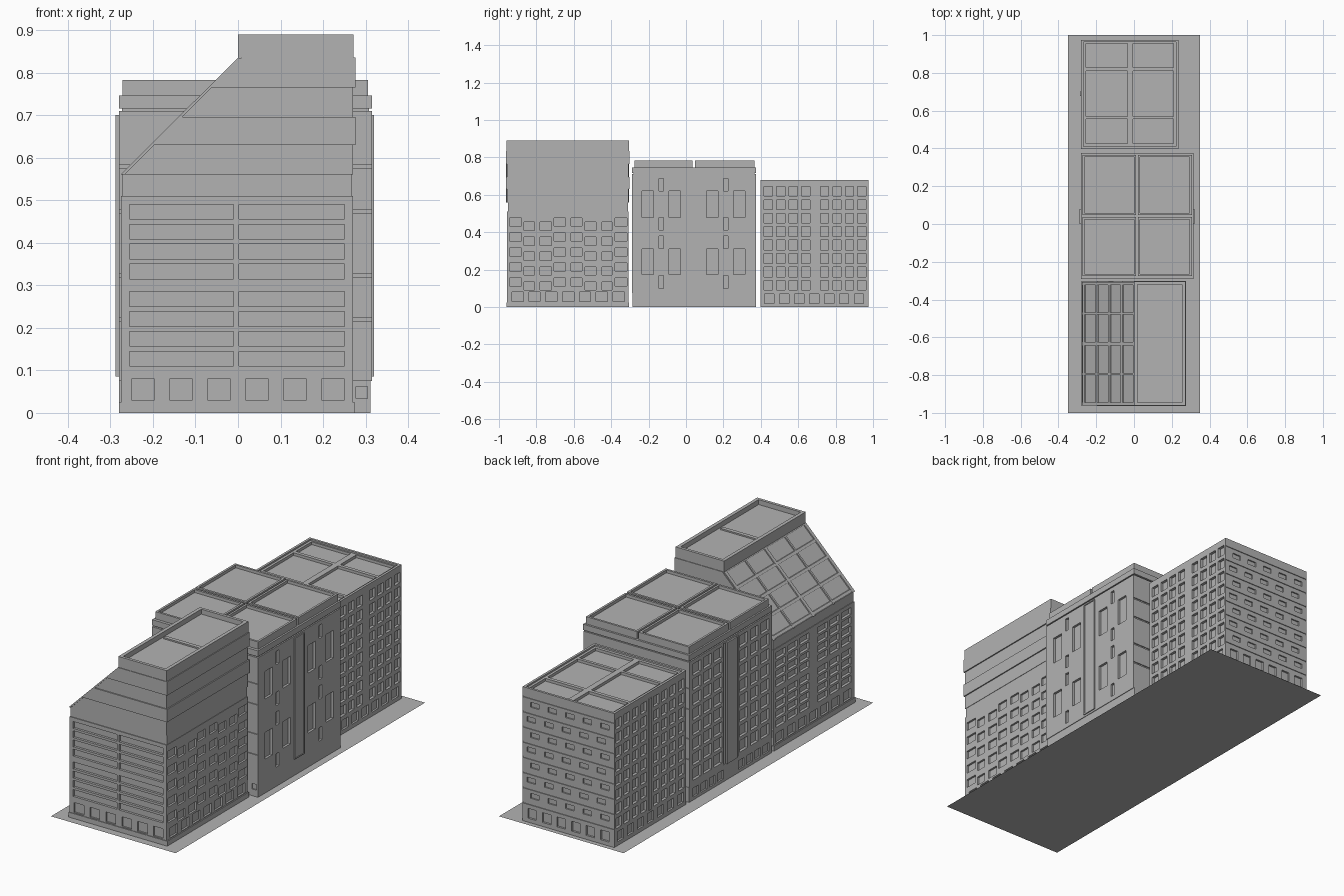
import bpy, bmesh
from mathutils import Vector

old = bpy.data.objects.get("Cube")
if old:
    bpy.data.objects.remove(old)

stone = bpy.data.materials.new("stone_grey")
stone.use_nodes = True
GREY = (.45, .45, .45, 1)
stone.diffuse_color = GREY
stone.node_tree.nodes["Principled BSDF"].inputs["Base Color"].default_value = GREY


def finish(name, bm):
    bmesh.ops.remove_doubles(bm, verts=bm.verts, dist=.00001)
    mesh = bpy.data.meshes.new(name)
    bm.to_mesh(mesh)
    bm.free()
    mesh.materials.append(stone)
    obj = bpy.data.objects.new(name, mesh)
    bpy.context.collection.objects.link(obj)
    return obj


def relief(bm, axis, side, lo, hi, rects):
    """One side of a block; each rect (u0, u1, v0, v1, depth) is sunk or raised."""
    a, b = [k for k in range(3) if k != axis]
    us = sorted({round(v, 4) for r in rects for v in r[:2]} | {lo[a], hi[a]})
    vs = sorted({round(v, 4) for r in rects for v in r[2:4]} | {lo[b], hi[b]})
    flip = (side < 0) != (axis == 1)
    plane = hi[axis] if side > 0 else lo[axis]

    def depth(i, j):
        if not (0 <= i < len(us) - 1 and 0 <= j < len(vs) - 1):
            return 0
        u, v = (us[i] + us[i + 1]) / 2, (vs[j] + vs[j + 1]) / 2
        d = 0
        for r in rects:
            if r[0] < u < r[1] and r[2] < v < r[3]:
                d = r[4]
        return d

    def quad(*points):
        verts = []
        for u, v, d in points:
            p = Vector()
            p[a], p[b], p[axis] = u, v, plane - side * d
            verts.append(bm.verts.new(p))
        bm.faces.new(verts[::-1] if flip else verts)

    for i in range(-1, len(us) - 1):
        for j in range(-1, len(vs) - 1):
            d, du, dv = depth(i, j), depth(i + 1, j), depth(i, j + 1)
            u, v = us[i + 1], vs[j + 1]
            if i >= 0 and j >= 0:
                quad((us[i], vs[j], d), (u, vs[j], d), (u, v, d), (us[i], v, d))
            if j >= 0 and d != du:
                quad((u, vs[j], d), (u, vs[j], du), (u, v, du), (u, v, d))
            if i >= 0 and d != dv:
                quad((us[i], v, d), (u, v, d), (u, v, dv), (us[i], v, dv))


def block(name, x, y, z, front=(), back=(), left=(), right=(), top=()):
    """Box with a relief pattern on each side (right is -x, left is +x)."""
    bm = bmesh.new()
    lo, hi = (x[0], y[0], z[0]), (x[1], y[1], z[1])
    for axis, side, rects in ((1, -1, front), (1, 1, back), (0, 1, left),
                              (0, -1, right), (2, 1, top), (2, -1, ())):
        relief(bm, axis, side, lo, hi, rects)
    return finish(name, bm)


def prism(name, profile, y0, y1):
    """Extrude an x-z profile along y."""
    bm = bmesh.new()
    face = bm.faces.new([bm.verts.new((x, y0, z)) for x, z in profile])
    new = bmesh.ops.extrude_face_region(bm, geom=[face], use_keep_orig=True)["geom"]
    bmesh.ops.translate(bm, vec=(0, y1 - y0, 0),
                        verts=[g for g in new if isinstance(g, bmesh.types.BMVert)])
    bmesh.ops.recalc_face_normals(bm, faces=bm.faces)
    return finish(name, bm)


def panes(u0, u1, nu, v0, v1, nv, gu, gv, depth):
    """Regular window grid with gaps gu, gv between the panes."""
    w, h = (u1 - u0 + gu) / nu, (v1 - v0 + gv) / nv
    return [(u0 + i * w, u0 + (i + 1) * w - gu, v0 + j * h, v0 + (j + 1) * h - gv, depth)
            for i in range(nu) for j in range(nv)]


def mirrored(rects, centre):
    return rects + [(2 * centre - b, 2 * centre - a, c, d, e) for a, b, c, d, e in rects]


def grooves(u0, u1, heights, depth=.004):
    return [(u0, u1, h, h + .008, depth) for h in heights]


# Ground sheet
bm = bmesh.new()
bm.faces.new([bm.verts.new(p) for p in
              ((-.35, -1, 0), (.35, -1, 0), (.35, 1, 0), (-.35, 1, 0))])
finish("ground_sheet", bm)

# Front building: plinth and lower storeys
mid = -.63
block("front_plinth", (-.28, .275), (-.96, -.305), (0, .025))
slats = []
for low in (.11, .315):
    slats += panes(-.255, -.01, 1, low, low + .175, 4, 0, .012, .012)
    slats += panes(.002, .25, 1, low, low + .175, 4, 0, .012, .012)
doors = panes(-.25, .25, 6, .03, .08, 1, .035, 0, .008)
side_doors = panes(-.93, -.33, 7, .03, .08, 1, .03, 0, .01)
staggered = []
for row in range(5):
    z = .1 + row * .08
    staggered += [(-.945, -.88, z + .012, z + .055, .01), (-.865, -.81, z - .01, z + .035, .01),
                  (-.78, -.72, z - .01, z + .035, .01), (-.705, -.645, z + .012, z + .055, .01)]
bays = []
for low in (.11, .315):
    bays += mirrored(panes(-.93, -.665, 3, low, low + .175, 4, .02, .012, .014), mid)
block("front_storeys", (-.275, .27), (-.957, -.308), (.025, .51), front=slats + doors,
      back=grooves(-.275, .27, (.1, .3)), right=bays + side_doors,
      left=mirrored(staggered, mid) + side_doors)
block("front_eaves_band", (-.272, .268), (-.953, -.311), (.51, .56))

# Front building: overlapping courses under the slanted glass roof
levels = (.56, .63, .695, .765, .835)
for n, (z0, z1) in enumerate(zip(levels, levels[1:])):
    lip = .006 * (n % 2)
    edge = .27 + lip
    prism(f"upper_course_{n + 1}", [(z0 - .827, z0), (edge, z0), (edge, z1), (z1 - .827, z1)],
          -.957 - lip, -.308 + lip)
for n in range(5):
    y = -.953 + n * .1595
    w = .009 if n in (0, 2, 4) else .005
    prism(f"sloping_rib_{n + 1}", [(-.276, .56), (-.266, .56), (.008, .834), (0, .835)], y - w, y + w)
    x = -.272 + n * .067
    prism(f"glazing_bar_{n + 1}", [(x, x + .835), (x + .01, x + .835), (x + .018, x + .843),
                                   (x + .01, x + .845)], -.957, -.308)
block("front_roof_box", (0, .272), (-.96, -.305), (.835, .89),
      top=[(.018, .254, -.945, -.32, .025), (.03, .24, -.64, -.62, .018)])

# Middle building
axis_y = .04
centre_y = (-.285, .375)
ground_doors = mirrored(panes(-.265, -.02, 4, .015, .06, 1, .02, 0, .008), axis_y)
block("middle_plinth", (-.28, .312), centre_y, (0, .075), right=ground_doors,
      front=[(.277, .304, .034, .062, .006)])
big = [(a, b, c, d, .012) for a, b in ((-.235, -.175), (-.09, -.03))
       for c, d in ((.175, .31), (.48, .62))]
small = [(-.145, -.12, c, c + .068, .012) for c in (.1, .312, .412, .62)]
pier = [(0, .08, .085, .7, -.008)]
strips = [(-.02, -.008, .085, .7, .008)]
floors = grooves(-.28, .315, (.215, .32, .47, .575), .005)
block("middle_storeys", (-.28, .315), (-.29, .373), (.075, .71), front=floors, back=floors,
      left=mirrored(big + small, axis_y) + [(0, .08, .085, .7, -.005), (.006, .074, .09, .695, -.002)],
      right=mirrored(panes(-.265, -.03, 3, .1, .69, 8, .022, .018, .014) + strips, axis_y) + pier)
block("middle_neck", (-.273, .308), (-.28, .365), (.71, .716))
block("middle_cornice", (-.28, .315), (-.29, .375), (.716, .746))
for i, (x0, x1) in enumerate(((-.272, .01), (.02, .306))):
    for j, (y0, y1) in enumerate(((-.275, .036), (.048, .365))):
        block(f"roof_tray_{i + 1}_{j + 1}", (x0, x1), (y0, y1), (.746, .783),
              top=[(x0 + .011, x1 - .011, y0 + .011, y1 - .011, .015)])

# Rear building
rear_y = .69
cells = mirrored(panes(.417, .662, 4, .09, .645, 8, .022, .02, .014), rear_y)
rear_doors = panes(.42, .95, 7, .02, .07, 1, .03, 0, .01)
slots = []
for row in range(7):
    shift = .02 * (row % 2)
    slots += panes(-.25 + shift, .19 + shift, 5, .125 + row * .077, .15 + row * .077, 1, .05, 0, .007)
back_doors = panes(-.25, .205, 6, .02, .07, 1, .035, 0, .01)
courses = grooves(-.28, .235, [.09 + .077 * k for k in range(8)])
sunk = [(-.268, .223, .41, .963, .008)]
for x0, x1 in ((-.255, -.035), (-.005, .21)):
    sunk += [(x0, x1, y0, y1, .022) for y0, y1 in ((.425, .555), (.57, .81), (.828, .955))]
block("rear_tower", (-.28, .235), (.398, .975), (0, .68), top=sunk, left=cells + rear_doors,
      right=cells + rear_doors + [(.678, .702, .085, .65, -.005)],
      back=courses + slots + back_doors, front=courses)
